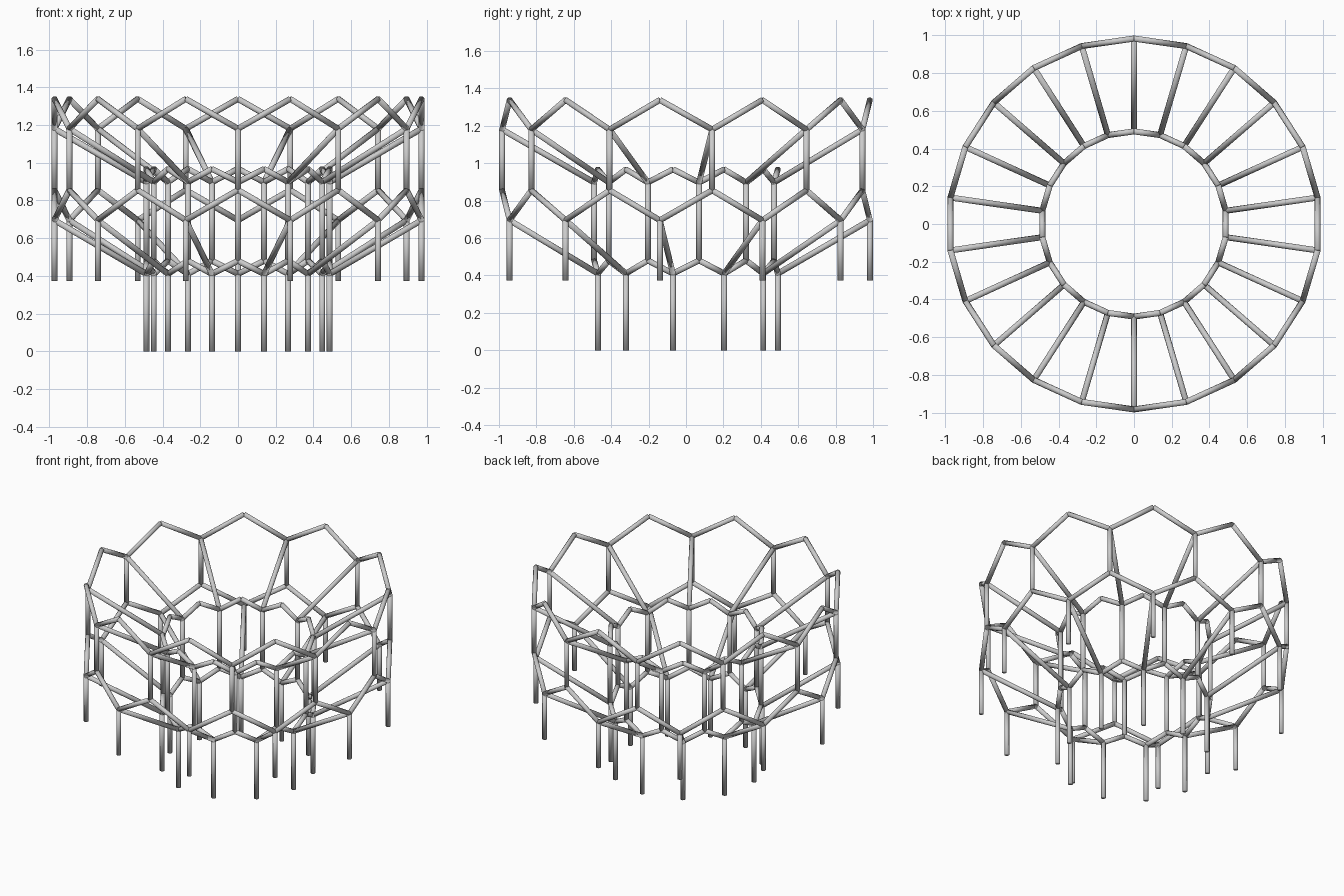
import bpy, bmesh, math
from mathutils import Vector

if "Cube" in bpy.data.objects:
    bpy.data.objects.remove(bpy.data.objects["Cube"])

N = 22            # columns around each ring (11 hexagons)
TUBE = 0.0158     # strut radius
SIDES = 12

grey = bpy.data.materials.new("light grey metal")
grey.diffuse_color = (0.6, 0.6, 0.6, 1)
grey.use_nodes = True
grey.node_tree.nodes["Principled BSDF"].inputs["Base Color"].default_value = grey.diffuse_color


def point(radius, k, z):
    """Column k, counted from the back (+y)."""
    a = 2 * math.pi * k / N
    return Vector((radius * math.sin(a), radius * math.cos(a), z))


def struts(name, pairs):
    """One object made of capped round struts, softly shaded over the ends."""
    bm = bmesh.new()
    for a, b in pairs:
        d = b - a
        m = d.to_track_quat('Z', 'Y').to_matrix().to_4x4()
        m.translation = (a + b) / 2
        bmesh.ops.create_cone(bm, cap_ends=True, segments=SIDES, radius1=TUBE,
                              radius2=TUBE, depth=d.length, matrix=m)
    for f in bm.faces:
        f.smooth = True
    me = bpy.data.meshes.new(name)
    bm.to_mesh(me)
    bm.free()
    me.materials.append(grey)
    ob = bpy.data.objects.new(name, me)
    bpy.context.collection.objects.link(ob)
    return ob


def hex_ring(name, r, top, valley, ridge, low, foot):
    """Honeycomb wall: even columns carry peaks and legs, odd ones the posts."""
    def zigzag(even, odd):
        return [(point(r, k, odd if k % 2 else even),
                 point(r, k + 1, even if k % 2 else odd)) for k in range(N)]
    struts(name + "_upper_zigzag", zigzag(top, valley))
    struts(name + "_lower_zigzag", zigzag(low, ridge))
    struts(name + "_posts", [(point(r, k, valley), point(r, k, ridge))
                             for k in range(1, N, 2)])
    struts(name + "_legs", [(point(r, k, low), point(r, k, foot))
                            for k in range(0, N, 2)])


R_OUT, R_IN = 0.983, 0.491
hex_ring("outer_ring", R_OUT, 1.338, 1.18, 0.855, 0.695, 0.374)
hex_ring("inner_ring", R_IN, 0.967, 0.897, 0.48, 0.41, 0.0)

# sloping spokes joining the two rings
struts("upper_spokes", [(point(R_OUT, k, 1.18), point(R_IN, k, 0.897))
                        for k in range(1, N, 2)])
struts("lower_spokes", [(point(R_OUT, k, 0.695), point(R_IN, k, 0.41))
                        for k in range(0, N, 2)])
